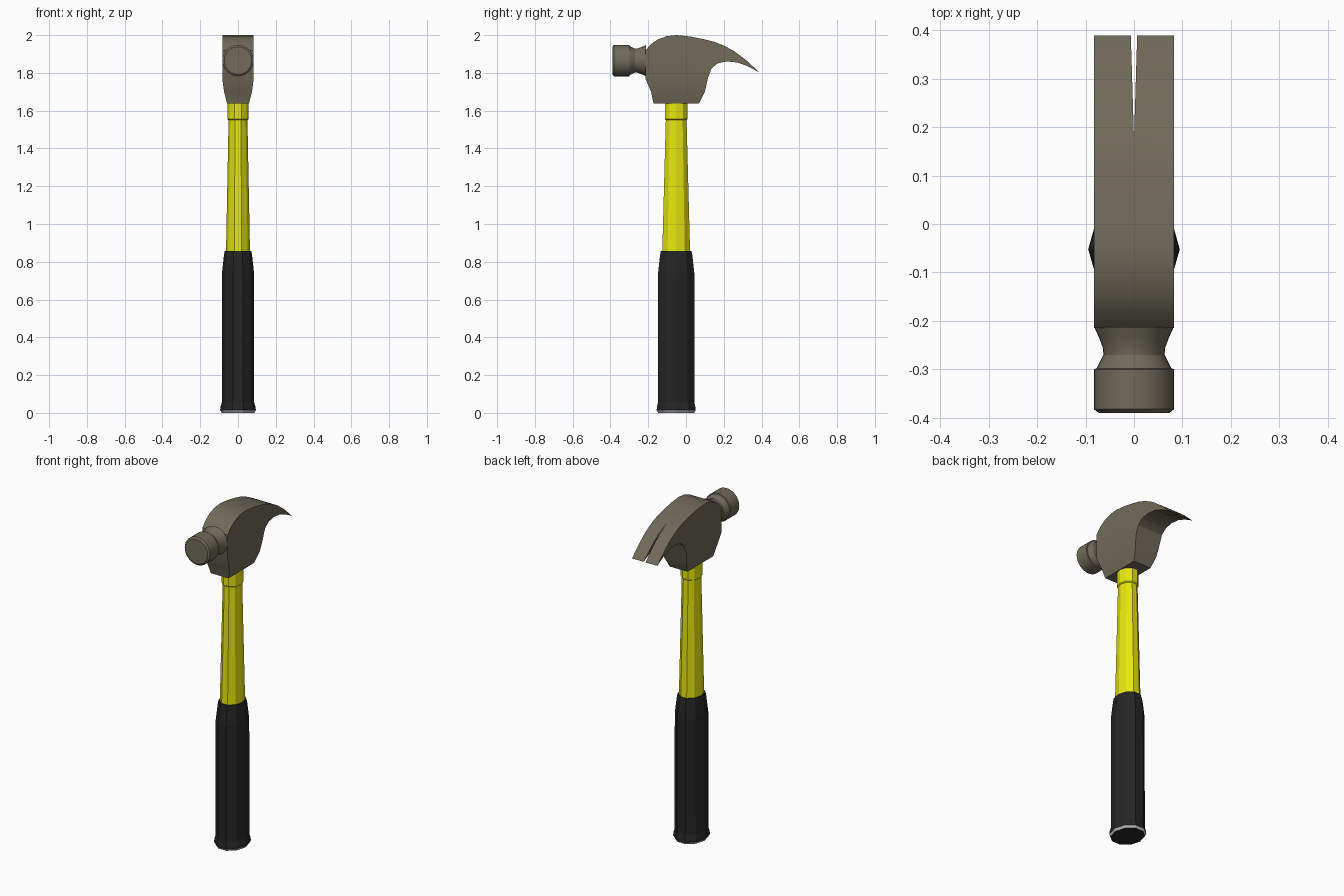
import bpy, bmesh, math
from mathutils import Vector

if "Cube" in bpy.data.objects:
    bpy.data.objects.remove(bpy.data.objects["Cube"])

CY = -0.052  # handle axis


def material(name, rgb):
    m = bpy.data.materials.new(name)
    m.diffuse_color = (*rgb, 1)
    m.use_nodes = True
    m.node_tree.nodes["Principled BSDF"].inputs["Base Color"].default_value = m.diffuse_color
    return m


steel = material("steel", (0.16, 0.145, 0.10))
yellow = material("yellow", (0.80, 0.80, 0.005))
rubber = material("rubber", (0.018, 0.018, 0.018))
pale = material("pale_grey", (0.5, 0.5, 0.5))


def finish(name, bm, mat):
    bmesh.ops.recalc_face_normals(bm, faces=bm.faces)
    me = bpy.data.meshes.new(name)
    bm.to_mesh(me)
    bm.free()
    me.materials.append(mat)
    ob = bpy.data.objects.new(name, me)
    bpy.context.collection.objects.link(ob)
    return ob


def loft(name, rings, mat):
    """Skin a list of rings (lists of points) and cap both ends."""
    bm = bmesh.new()
    rows = [[bm.verts.new(p) for p in r] for r in rings]
    n = len(rows[0])
    for a, b in zip(rows, rows[1:]):
        for i in range(n):
            j = (i + 1) % n
            bm.faces.new((a[i], a[j], b[j], b[i]))
    bm.faces.new(rows[0])
    bm.faces.new(rows[-1])
    return finish(name, bm, mat)


def ten_sided(z, rx, hy):
    """Ten-sided oval ring; hy is the half depth across the flats."""
    ry = hy / math.sin(math.radians(72))
    return [(rx * math.cos(math.tau * i / 10), CY + ry * math.sin(math.tau * i / 10), z)
            for i in range(10)]


# Handle: grip, end ring, shaft with collar
loft("grip", [ten_sided(*s) for s in [
    (0.0, 0.086, 0.095), (0.014, 0.0945, 0.1035), (0.03, 0.093, 0.102), (0.055, 0.086, 0.0965),
    (0.74, 0.085, 0.096), (0.83, 0.075, 0.086), (0.857, 0.071, 0.081)]], rubber)
grip = bpy.data.objects["grip"]
grip.data.materials.append(pale)
for f in grip.data.polygons:
    if f.center.z < 0.012 and len(f.vertices) == 4:
        f.material_index = 1
loft("shaft", [ten_sided(*s) for s in [
    (0.80, 0.0645, 0.075), (1.55, 0.050, 0.055), (1.555, 0.056, 0.060), (1.66, 0.056, 0.060)]], yellow)

# Head body and claw: side profile (y, z)
profile = [(-0.172, 1.638), (-0.185, 1.70), (-0.215, 1.77), (-0.215, 1.918), (-0.188, 1.95),
           (-0.15, 1.977), (-0.10, 1.995), (-0.05, 2.0), (0.02, 1.993), (0.087, 1.98),
           (0.145, 1.966), (0.195, 1.947), (0.257, 1.914), (0.32, 1.866), (0.389, 1.802),
           (0.325, 1.836), (0.272, 1.855), (0.214, 1.861), (0.167, 1.85), (0.135, 1.823),
           (0.115, 1.77), (0.10, 1.70), (0.069, 1.638)]
bm = bmesh.new()
face = bm.faces.new([bm.verts.new((-0.083, y, z)) for y, z in profile])
out = bmesh.ops.extrude_face_region(bm, geom=[face])
bmesh.ops.translate(bm, vec=(0.166, 0, 0), verts=[v for v in out["geom"] if isinstance(v, bmesh.types.BMVert)])
for z in (1.70, 1.77):
    bmesh.ops.bisect_plane(bm, geom=bm.verts[:] + bm.edges[:] + bm.faces[:], dist=1e-5,
                           plane_co=(0, 0, z), plane_no=(0, 0, 1))
for v in bm.verts:  # cheeks narrow towards the handle
    w = 0.083 if v.co.z > 1.76 else 0.074 if v.co.z > 1.69 else 0.058
    v.co.x = math.copysign(w, v.co.x)
head = finish("head", bm, steel)

# V slot in the claw
slot = loft("slot_cutter", [[(0, 0.175, z), (0.0075, 0.42, z), (-0.0075, 0.42, z)] for z in (1.75, 2.05)], steel)
slot.hide_render = True
slot.hide_viewport = True
cut = head.modifiers.new("slot", "BOOLEAN")
cut.operation = "DIFFERENCE"
cut.solver = "EXACT"
cut.object = slot

# Striking face and neck, turned about y
turned = [(-0.39, 0.073), (-0.382, 0.083), (-0.30, 0.083), (-0.298, 0.077), (-0.27, 0.063),
          (-0.255, 0.0645), (-0.235, 0.072), (-0.213, 0.082)]
poll = loft("striking_face", [[(r * math.cos(math.tau * i / 32), y, 1.865 + r * math.sin(math.tau * i / 32))
                               for i in range(32)] for y, r in turned], steel)

for ob in (head, poll):
    bpy.ops.object.select_all(action="DESELECT")
    ob.select_set(True)
    bpy.context.view_layer.objects.active = ob
    bpy.ops.object.shade_smooth_by_angle(angle=math.radians(28))
